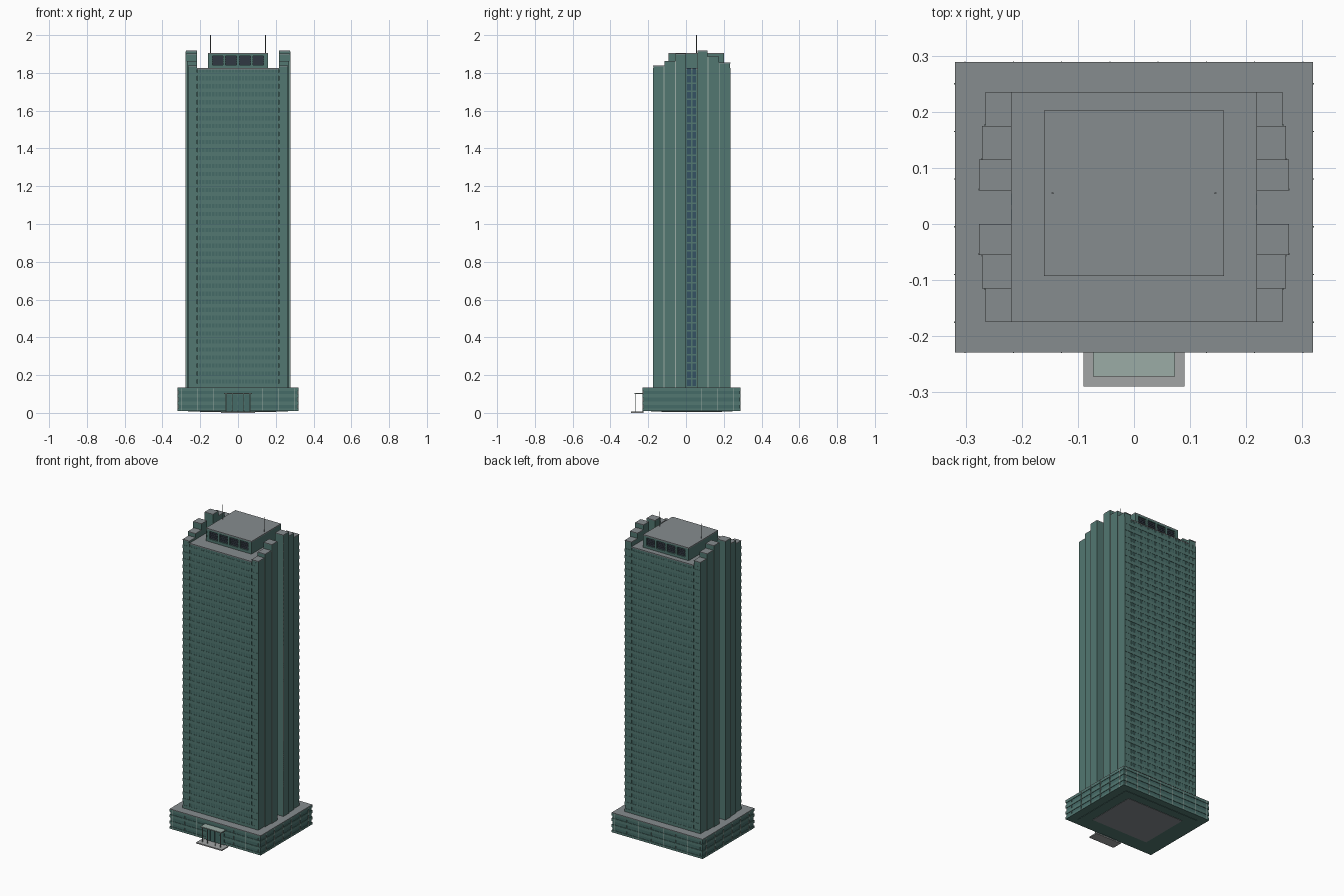
import bpy, bmesh

if "Cube" in bpy.data.objects:
    bpy.data.objects.remove(bpy.data.objects["Cube"])

def mat(name, c):
    m = bpy.data.materials.new(name)
    m.diffuse_color = (*c, 1)
    m.use_nodes = True
    m.node_tree.nodes["Principled BSDF"].inputs["Base Color"].default_value = m.diffuse_color
    return m

GREEN = mat("green_panel", (0.085, 0.185, 0.165))
GLASS = mat("green_glass", (0.060, 0.145, 0.135))
LIGHT = mat("pale_trim", (0.33, 0.415, 0.38))
ROOF = mat("roof_grey", (0.24, 0.263, 0.275))
STONE = mat("step_grey", (0.36, 0.375, 0.375))
BLUE = mat("blue_glass", (0.035, 0.085, 0.125))
DARK = mat("dark_grey", (0.03, 0.04, 0.055))

def boxes(name, items, m):
    """One object from boxes given as (x0, x1, y0, y1, z0, z1)."""
    bm = bmesh.new()
    for x0, x1, y0, y1, z0, z1 in items:
        v = [bm.verts.new((x, y, z)) for x in (x0, x1) for y in (y0, y1) for z in (z0, z1)]
        for f in ((0, 1, 3, 2), (4, 6, 7, 5), (0, 4, 5, 1), (2, 3, 7, 6), (0, 2, 6, 4), (1, 5, 7, 3)):
            bm.faces.new([v[i] for i in f])
    bmesh.ops.recalc_face_normals(bm, faces=bm.faces)
    me = bpy.data.meshes.new(name)
    bm.to_mesh(me)
    bm.free()
    ob = bpy.data.objects.new(name, me)
    bpy.context.collection.objects.link(ob)
    me.materials.append(m)
    return ob

def mirror_x(items):
    return items + [(-b, -a, c, d, e, f) for a, b, c, d, e, f in items]

Z0, Z1, FLOORS = 0.135, 1.825, 40
FH = (Z1 - Z0) / FLOORS
Y0, Y1, CX = -0.175, 0.235, 0.218

# podium: glass body, floor bands, mullions, roof and stepped underside
boxes("podium_body", [(-.316, .316, -.226, .286, .011, .13)], GLASS)
boxes("podium_bands", [(-.319, .319, -.229, .289, z, z + h)
                       for z, h in ((.01, .014), (.042, .018), (.082, .018), (.117, .014))], GREEN)
mull = []
for i in range(7):
    y = -0.26 + i * 0.085
    if y > -.22:
        mull += mirror_x([(.315, .3205, y - .001, y + .001, .012, .13)])
for i in range(8):
    x = -0.301 + i * 0.086
    if abs(x) > 0.075:
        mull += [(x - .001, x + .001, -.2295, -.225, .012, .13)]
    mull += [(x - .001, x + .001, .285, .2895, .012, .13)]
boxes("podium_mullions", mull, LIGHT)
boxes("podium_roof", [(-.319, .319, -.229, .289, .131, Z0)], ROOF)
boxes("underside_step", [(-.265, .265, -.185, .245, .008, .012)], GREEN)
boxes("foundation", [(-.2, .2, -.13, .19, .006, .012)], ROOF)

# entrance: step, canopy, posts and doors
boxes("entrance_step", [(-.09, .09, -.29, -.225, 0, .007)], STONE)
boxes("entrance_canopy", [(-.073, .073, -.272, -.225, .1, .106)], LIGHT)
boxes("entrance_posts", mirror_x([(.062, .066, -.268, -.264, .006, .101),
                                  (.026, .029, -.268, -.265, .006, .101)]), LIGHT)
boxes("entrance_doors", [(x, x + .028, -.2305, -.224, .008, .098) for x in (-.062, -.03, .002, .034)], GLASS)

# tower core
boxes("tower_core", [(-CX + .003, CX - .003, Y0 + .002, Y1 - .002, .13, Z1 - .003)], GLASS)
boxes("tower_roof", [(-CX, CX, Y0, Y1, Z1 - .006, Z1)], ROOF)

# stepped side fins: (y0, y1, x reach, top)
FINS = [(-.175, -.115, .265, 1.838), (-.115, -.055, .271, 1.863), (-.055, 0, .276, 1.902),
        (.06, .115, .276, 1.918), (.115, .175, .271, 1.888), (.175, .235, .265, 1.855)]
body, caps, trims, ends = [], [], [], []
for a, b, x, t in FINS:
    # end fins hold the facade recess on their outer face
    ya = a + .002 if a == Y0 else a
    yb = b - .002 if b == Y1 else b
    body.append((CX, x, ya, yb, .13, t - .004))
    caps.append((CX, x, a, b, t - .004, t))
    # pale strip on the step between neighbouring fins
    edge = b - .003 if b < 0 else a
    trims.append((x - .004, x + .001, edge, edge + .003, .13, t - .004))
boxes("side_fins", mirror_x(body), GREEN)
boxes("side_fin_caps", mirror_x(caps), ROOF)
boxes("side_fin_trims", mirror_x(trims), LIGHT)

# front and back facades: spandrels and window piers
spandrels, piers = [], []
for y0, y1 in ((Y0, Y0 + .005), (Y1 - .005, Y1)):
    for k in range(FLOORS):
        z = Z0 + k * FH
        spandrels.append((-.265, .265, y0, y1, z, z + .02))
    for i in range(31):
        x = -.2625 + i * .0175
        piers.append((x - .0025, x + .0025, y0 + .0003, y1 - .0003, .13, Z1))
boxes("facade_spandrels", spandrels, GREEN)
boxes("facade_piers", piers, GREEN)

# blue window strips in the central side recess
win, frame = [], []
for k in range(FLOORS):
    z = Z0 + k * FH
    win += [(CX - .005, CX + .001, y, y + .02, z + .008, z + FH) for y in (.006, .034)]
frame.append((CX - .005, CX, 0, .06, .13, Z1))
boxes("recess_windows", mirror_x(win), BLUE)
boxes("recess_wall", mirror_x(frame), GREEN)

# penthouse with louvred openings front and back
PY0, PY1 = -.093, .202
boxes("penthouse_core", [(-.156, .156, PY0 + .008, PY1 - .008, Z1 - .002, 1.9)], DARK)
walls = mirror_x([(.15, .16, PY0, PY1, Z1 - .002, 1.9)])
louvre = []
for y0, y1 in ((PY0, PY0 + .01), (PY1 - .01, PY1)):
    walls += [(-.16, .16, y0, y1, Z1 - .002, 1.842), (-.16, .16, y0, y1, 1.89, 1.9)]
    for x in (-.145, -.0725, 0, .0725, .145):
        w = .007 if abs(x) < .1 else .009
        walls.append((x - w, x + w, y0, y1, 1.84, 1.892))
    for z in (1.855, 1.866, 1.877):
        louvre.append((-.15, .15, y0 + .004, y1 - .004, z, z + .0015))
boxes("penthouse_walls", walls, GREEN)
boxes("penthouse_louvres", louvre, DARK)
boxes("penthouse_roof", [(-.16, .16, PY0, PY1, 1.899, 1.906)], ROOF)

# roof masts
for side, x in (("left", -.145), ("right", .145)):
    bpy.ops.mesh.primitive_cylinder_add(vertices=8, radius=.002, depth=.096, location=(x, .055, 1.952))
    bpy.context.object.name = "mast_" + side
    bpy.context.object.data.materials.append(ROOF)
